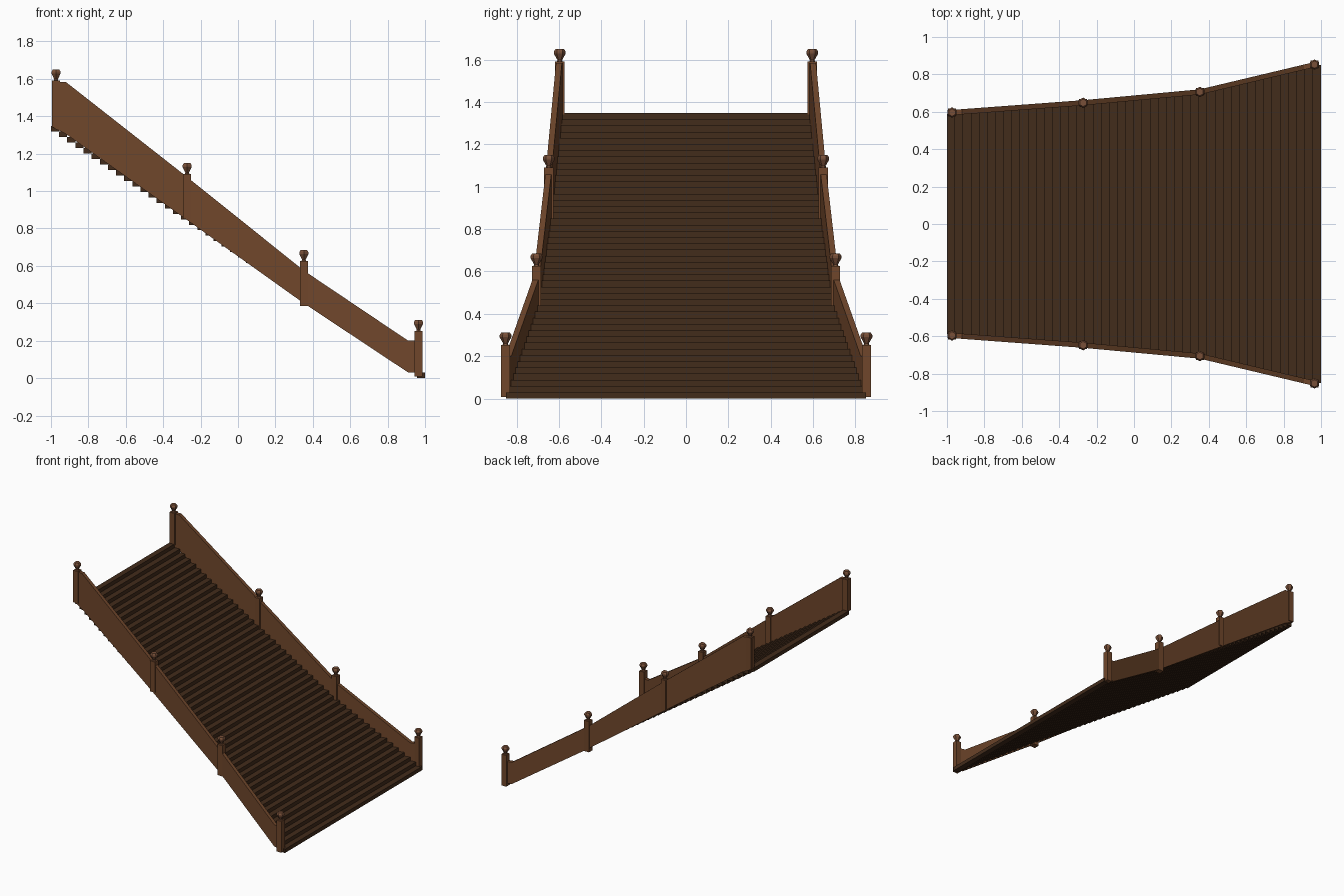
import bpy, bmesh, math
from mathutils import Vector

if "Cube" in bpy.data.objects:
    bpy.data.objects.remove(bpy.data.objects["Cube"])


def material(name, rgb):
    m = bpy.data.materials.new(name)
    m.diffuse_color = (*rgb, 1)
    m.use_nodes = True
    m.node_tree.nodes["Principled BSDF"].inputs["Base Color"].default_value = m.diffuse_color
    return m


WOOD = material("wood", (0.16, 0.062, 0.024))
DARK = material("dark_wood", (0.055, 0.025, 0.011))
KNOB = material("knob_wood", (0.19, 0.08, 0.04))


def finish(name, bm, mat):
    bmesh.ops.recalc_face_normals(bm, faces=bm.faces)
    me = bpy.data.meshes.new(name)
    bm.to_mesh(me)
    bm.free()
    me.materials.append(mat)
    ob = bpy.data.objects.new(name, me)
    bpy.context.collection.objects.link(ob)
    return ob


def loft(bm, rings):
    """Skin equal-length closed rings and cap both ends."""
    vs = [[bm.verts.new(p) for p in r] for r in rings]
    n = len(vs[0])
    for a, b in zip(vs, vs[1:]):
        for i in range(n):
            j = (i + 1) % n
            bm.faces.new((a[i], a[j], b[j], b[i]))
    bm.faces.new(vs[0])
    bm.faces.new(vs[-1])


# Post positions: x, y, bottom, top
POSTS = [(-0.973, 0.596, 1.34, 1.59), (-0.272, 0.648, 0.85, 1.09),
         (0.352, 0.706, 0.385, 0.625), (0.965, 0.852, 0.008, 0.252)]


def half_width(x):
    """Half width of the flared plan at x."""
    for a, b in zip(POSTS, POSTS[1:]):
        if x <= b[0] or b is POSTS[-1]:
            return a[1] + (b[1] - a[1]) * (x - a[0]) / (b[0] - a[0])


# Treads: overlapping flight of slabs that widen toward the bottom
N, TOP = 46, 1.347
run, rise = 2 / N, TOP / N
bm = bmesh.new()
for i in range(N):
    x0, x1, z1 = -1 + i * run, -1 + (i + 1) * run, TOP - i * rise
    z0 = z1 - rise
    rings = []
    for x in (x0, x1):
        w = min(half_width(x), 0.855) - 0.005
        rings.append([(x, -w, z0), (x, w, z0), (x, w, z1), (x, -w, z1)])
    loft(bm, rings)
finish("treads", bm, DARK)

# Side panels: x, bottom, top of each station
STATIONS = [(-0.995, 1.342, 1.583), (-0.92, 1.305, 1.583), (-0.272, 0.845, 1.075),
            (0.352, 0.40, 0.575), (0.91, 0.03, 0.20), (0.965, 0.03, 0.20)]
T = 0.014
for s, side in ((-1, "front"), (1, "back")):
    bm = bmesh.new()
    rings = []
    for x, lo, hi in STATIONS:
        y = half_width(x)
        rings.append([(x, s * (y - T), lo), (x, s * (y + T), lo),
                      (x, s * (y + T), hi), (x, s * (y - T), hi)])
    loft(bm, rings)
    finish(side + "_panel", bm, WOOD)

    # Posts with hexagonal finials
    for k, (x, y, lo, hi) in enumerate(POSTS):
        h = 0.0215
        bm = bmesh.new()
        loft(bm, [[(x + a * h, s * y + b * h, z) for a, b in
                   ((-1, -1), (1, -1), (1, 1), (-1, 1))] for z in (lo, hi)])
        finish(f"{side}_post_{k + 1}", bm, WOOD)

        bm = bmesh.new()
        prof = [(0.015, -0.002), (0.011, 0.008), (0.028, 0.038), (0.028, 0.048), (0.02, 0.06)]
        loft(bm, [[(x + r * math.sin(i * math.pi / 3), s * y + r * math.cos(i * math.pi / 3), hi + z)
                   for i in range(6)] for r, z in prof])
        finish(f"{side}_finial_{k + 1}", bm, KNOB)
